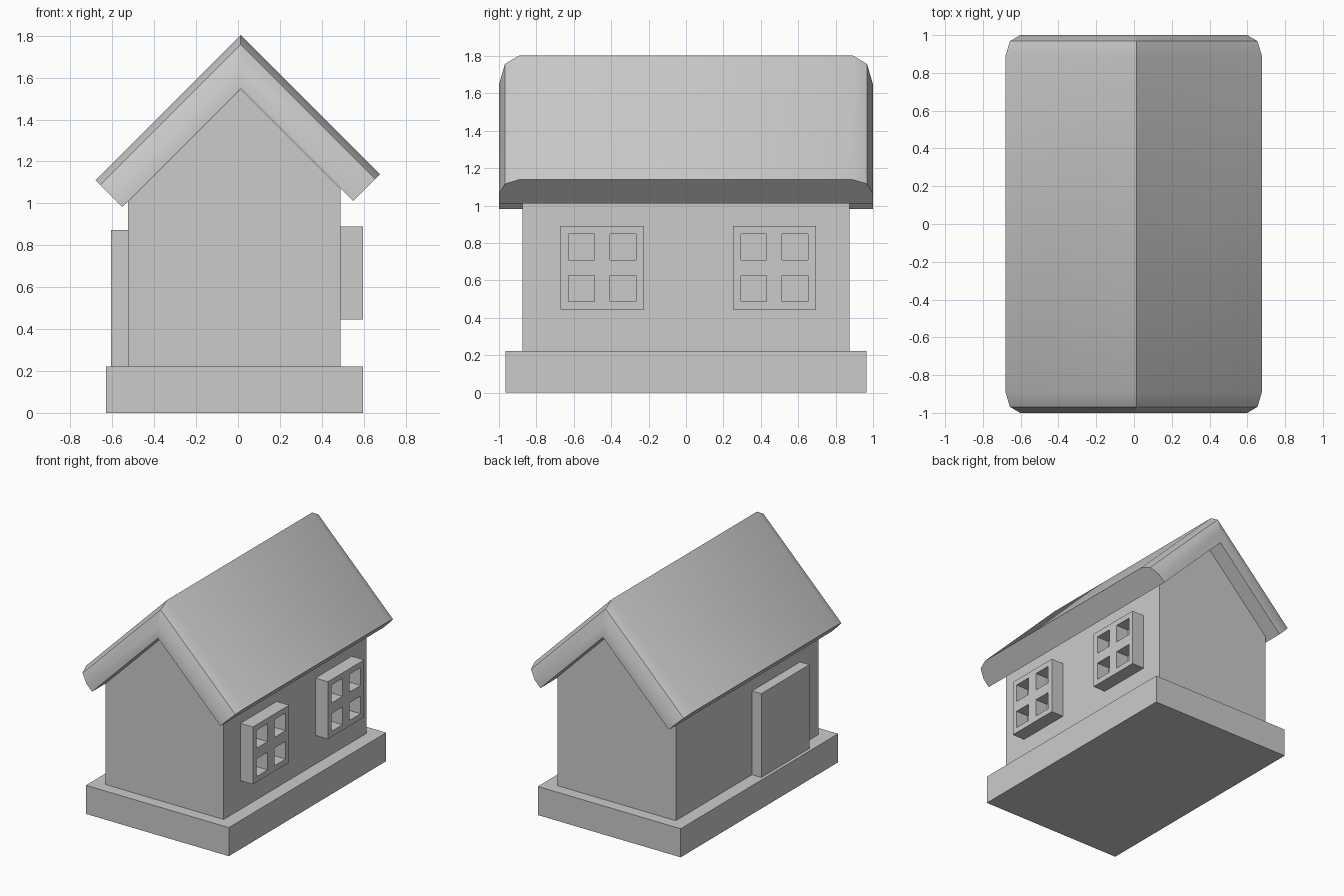
import bpy
import bmesh
from math import sqrt, radians, cos, sin

if "Cube" in bpy.data.objects:
    bpy.data.objects.remove(bpy.data.objects["Cube"])


def finish(bm, name):
    bmesh.ops.recalc_face_normals(bm, faces=bm.faces)
    mesh = bpy.data.meshes.new(name)
    bm.to_mesh(mesh)
    bm.free()
    ob = bpy.data.objects.new(name, mesh)
    bpy.context.collection.objects.link(ob)
    return ob


def box(name, lo, hi):
    bm = bmesh.new()
    bmesh.ops.create_cube(bm, size=1)
    for v in bm.verts:
        v.co = [a + (c + 0.5) * (b - a) for a, b, c in zip(lo, hi, v.co)]
    return finish(bm, name)


def extrude(bm, vec):
    ext = bmesh.ops.extrude_face_region(bm, geom=bm.faces[:])
    verts = [g for g in ext["geom"] if isinstance(g, bmesh.types.BMVert)]
    bmesh.ops.translate(bm, verts=verts, vec=vec)


# Plinth and door
box("base", (-0.63, -0.965, 0), (0.597, 0.965, 0.222))
box("door", (-0.605, -0.65, 0.222), (-0.522, -0.06, 0.872))

# Walls: gable profile pushed along the length
bm = bmesh.new()
APEX = 0.013
gable = [(-0.525, 0.222), (0.49, 0.222), (0.49, 1.068), (APEX, 1.545), (-0.525, 1.007)]
bm.faces.new([bm.verts.new((x, -0.875, z)) for x, z in gable])
extrude(bm, (0, 1.75, 0))
finish(bm, "walls")


# Windows: grid of cells with four openings, given depth
def window(name, y0):
    ys = [y0 + d for d in (0, 0.043, 0.18, 0.263, 0.402, 0.445)]
    zs = [0.445 + d for d in (0, 0.043, 0.18, 0.263, 0.402, 0.445)]
    bm = bmesh.new()
    grid = [[bm.verts.new((0.488, y, z)) for z in zs] for y in ys]
    for i in range(5):
        for j in range(5):
            if i % 2 and j % 2:
                continue
            bm.faces.new((grid[i][j], grid[i + 1][j], grid[i + 1][j + 1], grid[i][j + 1]))
    extrude(bm, (0.109, 0, 0))
    finish(bm, name)


window("window_front", -0.67)
window("window_back", 0.25)


# Roof: chevron section, outer faces rounded down towards both ends
def section(bm, y, drop):
    s, t, top = drop / sqrt(2), 0.18 / sqrt(2), 1.803
    left, right = APEX + 0.682, 0.677 - APEX
    left = APEX + 0.68
    pts = [(APEX - left + s, top - left - s), (APEX, top - 2 * s), (APEX + right - s, top - right - s),
           (APEX + right - t, top - right - t), (APEX, top - 2 * t), (APEX - left + t, top - left - t)]
    return [bm.verts.new((x, y, z)) for x, z in pts]


R = 0.11
steps = [(1 - R + R * sin(radians(a)), R - R * cos(radians(a))) for a in (90, 45, 0)]
stations = [(-y, d) for y, d in steps] + steps[::-1]
bm = bmesh.new()
rings = [section(bm, y, d) for y, d in stations]
for a, b in zip(rings, rings[1:]):
    for i in range(6):
        j = (i + 1) % 6
        bm.faces.new((a[i], a[j], b[j], b[i]))
for r in (rings[0], rings[-1]):
    bm.faces.new((r[0], r[1], r[4], r[5]))
    bm.faces.new((r[1], r[2], r[3], r[4]))
roof = finish(bm, "roof")
roof.data.shade_smooth()
roof.data.set_sharp_from_angle(angle=radians(30))
